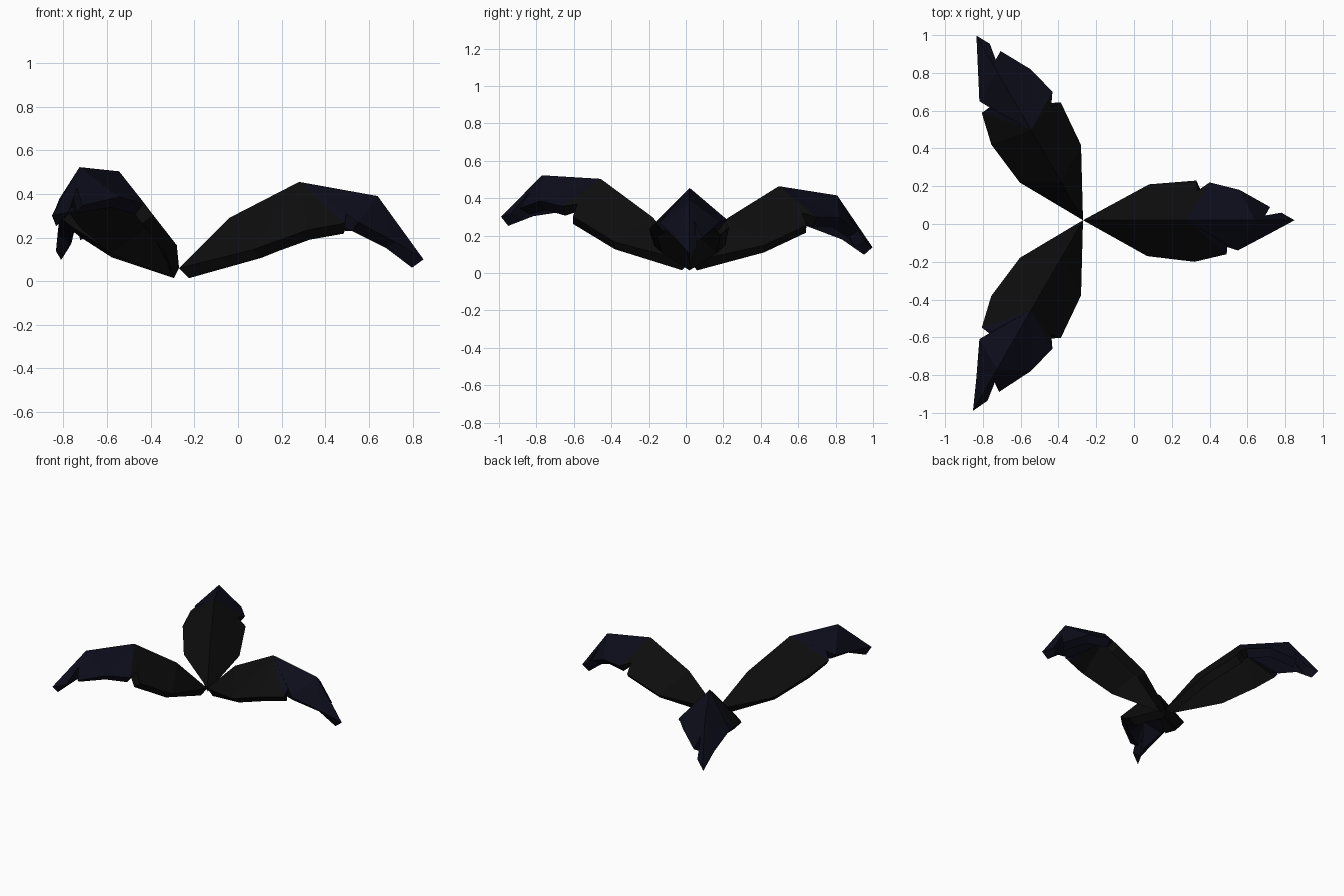
import bpy, bmesh, math
from mathutils import Vector

if "Cube" in bpy.data.objects:
    bpy.data.objects.remove(bpy.data.objects["Cube"])

# Leaf template: (distance along leaf, sideways, height)
RIDGE = [(0, 0, .06), (.23, 0, .29), (.55, 0, .455), (.91, 0, .39), (1.12, 0, .10)]
NOTCHED_EDGE = [(.35, .19, .145), (.60, .21, .245), (.605, .155, .31), (.67, .20, .285),
                (.83, .16, .275), (.99, .07, .19), (.965, .025, .28), (1.05, .04, .14)]
PLAIN_EDGE = [(.34, -.19, .145), (.59, -.22, .235), (.76, -.18, .265), (.765, -.13, .31),
              (.82, -.16, .27), (.99, -.07, .18)]


def material(name, color):
    m = bpy.data.materials.new(name)
    m.diffuse_color = color
    m.use_nodes = True
    m.node_tree.nodes["Principled BSDF"].inputs["Base Color"].default_value = m.diffuse_color
    return m


INNER = material("leaf_black", (.004, .004, .004, 1))
OUTER = material("leaf_dark_blue", (.004, .004, .011, 1))


def leaf(name, angle, mirror, lift):
    bm = bmesh.new()

    def vert(p):
        # lift curls the outer end of the leaf upwards
        s, t, z = p
        return bm.verts.new((s + 1.28 * lift * max(0, s - .9), t * mirror, z + lift * s * s))

    ridge = [vert(p) for p in RIDGE]
    for edge in (NOTCHED_EDGE, PLAIN_EDGE):
        side = [ridge[0]] + [vert(p) for p in edge] + [ridge[-1]]
        i = j = 0
        # zip triangles between the ridge and the outline
        while i < len(ridge) - 1 or j < len(side) - 2:
            step_ridge = j >= len(side) - 2 or (
                i < len(ridge) - 1 and ridge[i + 1].co.x < side[j + 1].co.x)
            if step_ridge:
                tri = (ridge[i], ridge[i + 1], side[j])
                i += 1
            else:
                tri = (ridge[i], side[j], side[j + 1])
                j += 1
            if len(set(tri)) == 3:
                f = bm.faces.new(tri)
                f.normal_update()
                if f.normal.z < 0:
                    f.normal_flip()
                f.material_index = int(f.calc_center_median().x > .66)
    mesh = bpy.data.meshes.new(name)
    bm.to_mesh(mesh)
    bm.free()
    mesh.materials.append(INNER)
    mesh.materials.append(OUTER)
    ob = bpy.data.objects.new(name, mesh)
    bpy.context.collection.objects.link(ob)
    ob.location = (-.27, .02 if mirror else 0, 0)
    ob.rotation_euler.z = math.radians(angle)
    # leaf thickness, grown downwards
    solid = ob.modifiers.new("thickness", 'SOLIDIFY')
    solid.thickness = .065
    solid.offset = -1


# Three leaves around a shared base
leaf("right_leaf", 0, 1, 0)
leaf("back_leaf", 120, -1, .03)
leaf("front_leaf", -120, 1, .16)
